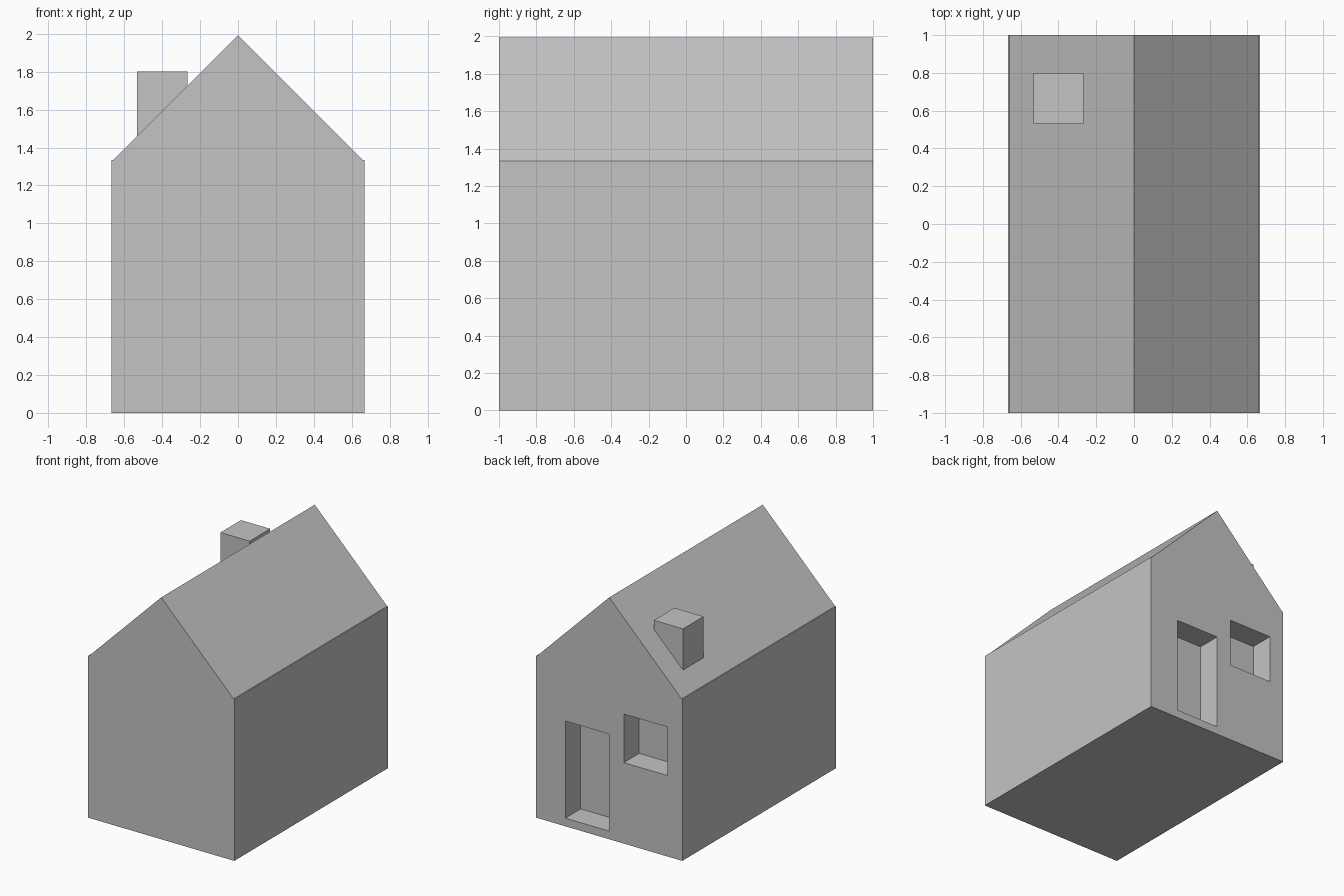
import bpy
import bmesh

if "Cube" in bpy.data.objects:
    bpy.data.objects.remove(bpy.data.objects["Cube"], do_unlink=True)

# Single plain material
GREY = (0.55, 0.55, 0.55, 1.0)
grey = bpy.data.materials.new("plain grey")
grey.diffuse_color = GREY
grey.use_nodes = True
grey.node_tree.nodes["Principled BSDF"].inputs["Base Color"].default_value = GREY

HALF_WIDTH = 2 / 3      # walls
ROOF_HALF = 0.66        # roof prism, slightly narrower than the walls
EAVES = 4 / 3
RECESS = 0.2


def prism(name, profile, y0, y1):
    """Extrude an (x, z) profile from y0 to y1."""
    bm = bmesh.new()
    face = bm.faces.new([bm.verts.new((x, y0, z)) for x, z in profile])
    result = bmesh.ops.extrude_face_region(bm, geom=[face])
    moved = [v for v in result["geom"] if isinstance(v, bmesh.types.BMVert)]
    bmesh.ops.translate(bm, verts=moved, vec=(0, y1 - y0, 0))
    bmesh.ops.recalc_face_normals(bm, faces=bm.faces)
    mesh = bpy.data.meshes.new(name)
    bm.to_mesh(mesh)
    bm.free()
    mesh.materials.append(grey)
    obj = bpy.data.objects.new(name, mesh)
    bpy.context.collection.objects.link(obj)
    return obj


def rectangle(x0, x1, z0, z1):
    return [(x0, z0), (x1, z0), (x1, z1), (x0, z1)]


# Walls and gabled roof, with a tiny ledge at the eaves
house = prism("house_body", [
    (-HALF_WIDTH, 0), (HALF_WIDTH, 0), (HALF_WIDTH, EAVES),
    (ROOF_HALF, EAVES), (0, EAVES + ROOF_HALF), (-ROOF_HALF, EAVES),
    (-HALF_WIDTH, EAVES)], -1, 1)

# Door and window recesses in the back wall
openings = {
    "door_cutter": rectangle(0, 0.4, 0.067, 0.867),
    "window_cutter": rectangle(-0.533, -0.133, 0.667, 1.067),
}
for name, outline in openings.items():
    cutter = prism(name, outline, 1 - RECESS, 1.2)
    cutter.hide_render = True
    cut = house.modifiers.new(name, "BOOLEAN")
    cut.operation = "DIFFERENCE"
    cut.solver = "EXACT"
    cut.object = cutter
    bpy.context.view_layer.objects.active = house
    bpy.ops.object.modifier_apply(modifier=name)
    bpy.data.objects.remove(cutter, do_unlink=True)

# Chimney, with its base sloped along the roof and sunk just below it
LEFT, RIGHT, TOP, SINK = -0.533, -0.267, 1.8, 0.01
ridge = EAVES + ROOF_HALF - SINK
prism("chimney", [(LEFT, ridge + LEFT), (RIGHT, ridge + RIGHT),
                  (RIGHT, TOP), (LEFT, TOP)], 0.533, 0.8)
